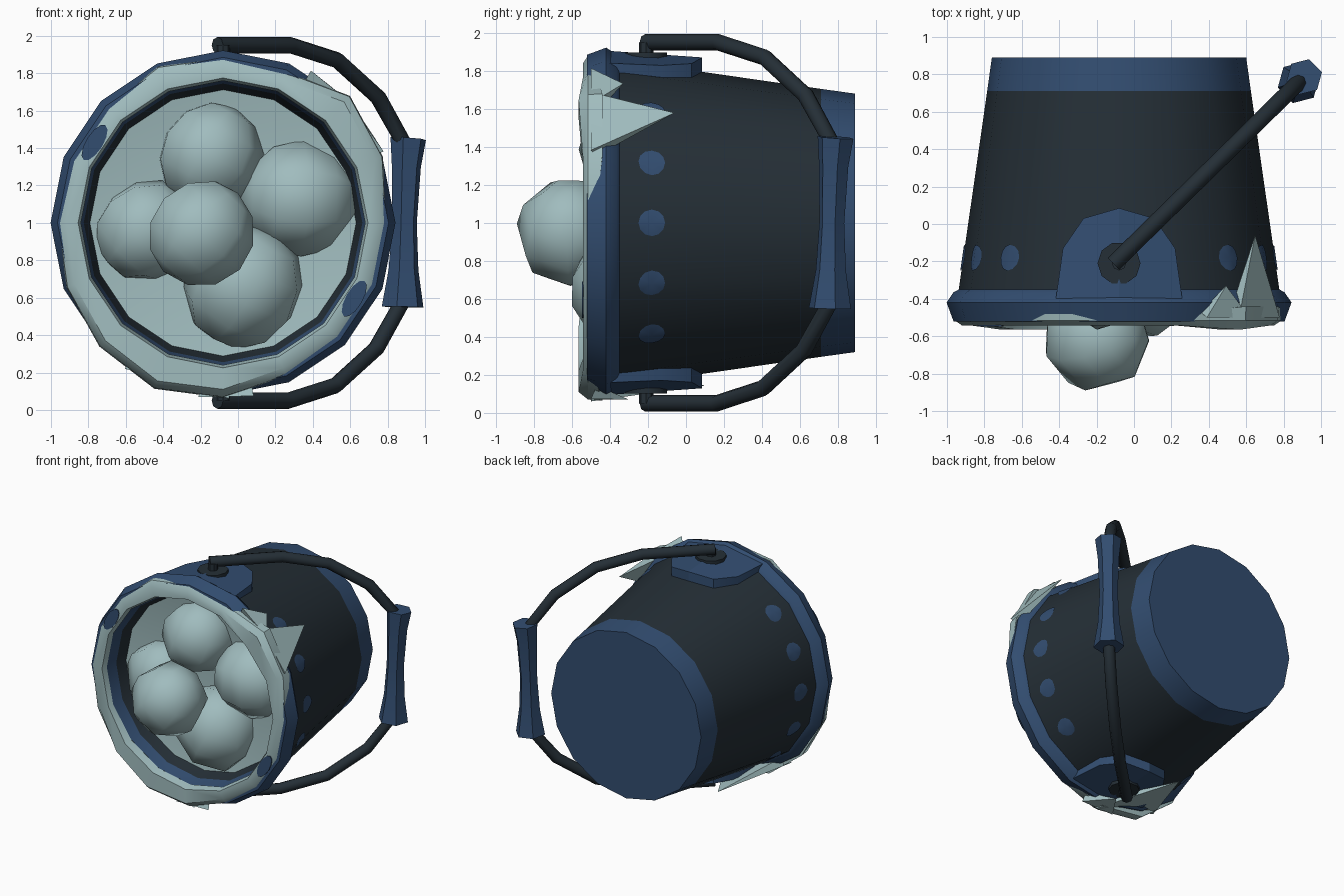
import bpy, bmesh, math, random
from mathutils import Vector, Euler

if "Cube" in bpy.data.objects:
    bpy.data.objects.remove(bpy.data.objects["Cube"])

random.seed(4)
CX, CZ, N = -0.08, 1.0, 16


def material(name, col):
    m = bpy.data.materials.new(name)
    m.diffuse_color = (*col, 1)
    m.use_nodes = True
    m.node_tree.nodes["Principled BSDF"].inputs["Base Color"].default_value = m.diffuse_color
    return m


DARK = material("dark slate", (0.018, 0.028, 0.037))
BLUE = material("steel blue", (0.032, 0.074, 0.162))
SNOW = material("pale snow", (0.352, 0.503, 0.515))


def finish(name, verts, faces, mats, face_mats=None, angle=40):
    me = bpy.data.meshes.new(name)
    me.from_pydata([tuple(v) for v in verts], [], faces)
    for m in mats:
        me.materials.append(m)
    if face_mats:
        for p, i in zip(me.polygons, face_mats):
            p.material_index = i
    bm = bmesh.new()
    bm.from_mesh(me)
    bmesh.ops.recalc_face_normals(bm, faces=bm.faces)
    for f in bm.faces:
        f.smooth = angle > 0
    bm.to_mesh(me)
    bm.free()
    if angle:
        me.set_sharp_from_angle(angle=math.radians(angle))
    ob = bpy.data.objects.new(name, me)
    bpy.context.collection.objects.link(ob)
    return ob


def polar(a, r, y):
    """Point around the bucket axis, which runs along y."""
    return Vector((CX + r * math.cos(a), y, CZ + r * math.sin(a)))


def loft(name, rings, mats, ring_mats=None, close=False, caps=(), angle=40):
    n = len(rings[0])
    verts = [v for ring in rings for v in ring]
    faces, fm = [], []
    count = len(rings) if close else len(rings) - 1
    for i in range(count):
        a, b = i * n, ((i + 1) % len(rings)) * n
        for j in range(n):
            k = (j + 1) % n
            faces.append((a + j, a + k, b + k, b + j))
            fm.append(ring_mats[i] if ring_mats else 0)
    for c in caps:
        start = (c % len(rings)) * n
        faces.append(tuple(range(start, start + n)))
        fm.append(ring_mats[c] if ring_mats else 0)
    return finish(name, verts, faces, mats, fm, angle)


def circle(r, y):
    return [polar(2 * math.pi * j / N, r, y) for j in range(N)]


# Bucket: base band, dark wall, flared rim and inner wall
profile = [(0.89, 0.68), (0.71, 0.705), (-0.35, 0.857), (-0.365, 0.885), (-0.42, 0.922),
           (-0.52, 0.885), (-0.525, 0.77), (-0.40, 0.745), (-0.28, 0.70)]
loft("bucket", [circle(r, y) for y, r in profile], [DARK, BLUE],
     [1, 0, 1, 1, 1, 1, 1, 0], caps=[0])

# Dished snow filling
rim = circle(0.712, -0.32)
finish("snow_fill", rim + [polar(0, 0, -0.2)],
       [(j, (j + 1) % N, N) for j in range(N)], [SNOW])

# Snowballs: x, y, z, radius
for i, (x, y, z, r) in enumerate([(-0.2, -0.61, 0.95, 0.29), (-0.15, -0.28, 1.36, 0.29),
                                  (-0.49, -0.27, 0.96, 0.28), (0.33, -0.23, 1.13, 0.32),
                                  (0.03, -0.28, 0.66, 0.335)]):
    bm = bmesh.new()
    bmesh.ops.create_uvsphere(bm, u_segments=7, v_segments=6, radius=r)
    rot = Euler([random.uniform(0, 3) for _ in range(3)]).to_matrix()
    vs = [rot @ v.co + Vector((x, y, z)) for v in bm.verts]
    bm.verts.index_update()
    fs = [tuple(v.index for v in f.verts) for f in bm.faces]
    bm.free()
    finish("snowball_%d" % (i + 1), vs, fs, [SNOW], angle=80)

# Snow lying on the rim, uneven around the circle
outer = [.87, .92, .955, .87, .88, .90, .87, .87, .88, .90, .93, .955, .93, .88, .87, .87]
rings = []
for j, o in enumerate(outer):
    a = 2 * math.pi * j / N
    back = -0.44 if o > 0.9 else -0.48
    fy = -0.565 if o > 0.92 else -0.542
    rings.append([polar(a, r, y) for r, y in
                  [(0.76, -0.50), (0.775, fy), (o - 0.04, fy), (o, -0.515),
                   (o + 0.005, back), (0.80, back)]])
loft("rim_snow", rings, [SNOW], close=True, angle=35)

# Pointed snow drips: base angles, tip angle, tip y, tip radius
for i, (a0, a1, at, yt, rt) in enumerate([(24, 47, 38.5, -0.06, 0.93), (42, 60, 52, -0.33, 0.93),
                                          (236, 272, 252, 0.10, 0.90), (262, 280, 270, -0.3, 0.93)]):
    a0, a1, at = (math.radians(v) for v in (a0, a1, at))
    vs = [polar(a0, 0.94, -0.5), polar(a1, 0.94, -0.5), polar(a1, 0.87, -0.47),
          polar(a0, 0.87, -0.47), polar(at, rt, yt)]
    finish("snow_drip_%d" % (i + 1), vs,
           [(0, 1, 2, 3), (0, 1, 4), (1, 2, 4), (2, 3, 4), (3, 0, 4)], [SNOW], angle=0)

# Bare rim patches showing through the snow
for i, deg in enumerate((148, -30)):
    a = math.radians(deg)
    ring = []
    for k in range(12):
        t = 2 * math.pi * k / 12
        p = polar(a, 0.81 + 0.045 * math.cos(t), -0.548)
        ring.append(p + Vector((-math.sin(a), 0, math.cos(a))) * 0.11 * math.sin(t))
    loft("bare_patch_%d" % (i + 1), [ring, [p + Vector((0, 0.008, 0)) for p in ring]],
         [BLUE], caps=[0, 1])

# Flat rivets folded over the wall corners, five per side
for side in (0, math.pi):
    for k in range(-2, 3):
        a = side + k * math.pi / 8
        vs = []
        for t in [None] + [2 * math.pi * q / 12 for q in range(12)]:
            u, w = (0, 0) if t is None else (0.07 * math.cos(t), 0.07 * math.sin(t))
            y = -0.18 + w
            r = 0.857 - (y + 0.35) * 0.1434 + 0.006
            p = polar(a, r - abs(u) * math.tan(math.pi / N), y)
            vs.append(p + Vector((-math.sin(a), 0, math.cos(a))) * u)
        finish("rivet", vs, [(0, 1 + q, 1 + (q + 1) % 12) for q in range(12)], [BLUE])

# Handle lugs, pivots and pegs, mirrored top and bottom
half = [(0, -0.45), (0.345, -0.45), (0.30, -0.13), (0.19, 0.03), (0, 0.085)]


def lug_z(dx, y):
    return 1.908 - 0.07 * (y + 0.45) - 0.19 * abs(dx)


for name, flip in (("top", 1), ("bottom", -1)):
    def place(x, y, z):
        return Vector((x, y, CZ + flip * (z - CZ)))
    for s in (1, -1):
        rings = [[place(CX + s * dx, y, lug_z(dx, y) - d) for dx, y in half] for d in (0, 0.085)]
        loft(name + "_lug", rings, [BLUE], caps=[0, 1], angle=30)
    for part, r, z0, z1, n in (("pivot", 0.115, 1.85, 1.897, 10), ("peg", 0.038, 1.87, 1.95, 8)):
        rings = [[place(CX + r * math.cos(2 * math.pi * k / n),
                        -0.21 + r * math.sin(2 * math.pi * k / n), z) for k in range(n)]
                 for z in (z0, z1)]
        loft(name + "_" + part, rings, [DARK], caps=[0, 1])


# Swinging handle: tube swept in a slanted vertical plane, then the grip
def sweep(name, pts, radii, sides, mat):
    path = [Vector((x, 0.98 * x - 0.105, z)) for x, z in pts]
    side = Vector((-0.98, 1, 0)).normalized()
    rings = []
    for i, p in enumerate(path):
        t = (path[min(i + 1, len(path) - 1)] - path[max(i - 1, 0)]).normalized()
        up = t.cross(side)
        rings.append([p + radii[i] * (side * math.cos(2 * math.pi * k / sides)
                                      + up * math.sin(2 * math.pi * k / sides))
                      for k in range(sides)])
    return loft(name, rings, [mat], caps=[0, -1], angle=50)


arc = [(-0.11, 1.95), (0.28, 1.95), (0.53, 1.87), (0.75, 1.67), (0.89, 1.42)]
arc += [(x - 0.01, 2 - z) for x, z in reversed(arc[1:])] + [(-0.11, 0.05)]
sweep("handle", arc, [0.044] * len(arc), 8, DARK)
sweep("grip", [(0.91, 1.45), (0.90, 1.3), (0.89, 1.0), (0.885, 0.75), (0.88, 0.55)],
      [0.098, 0.08, 0.068, 0.082, 0.115], 6, BLUE)
